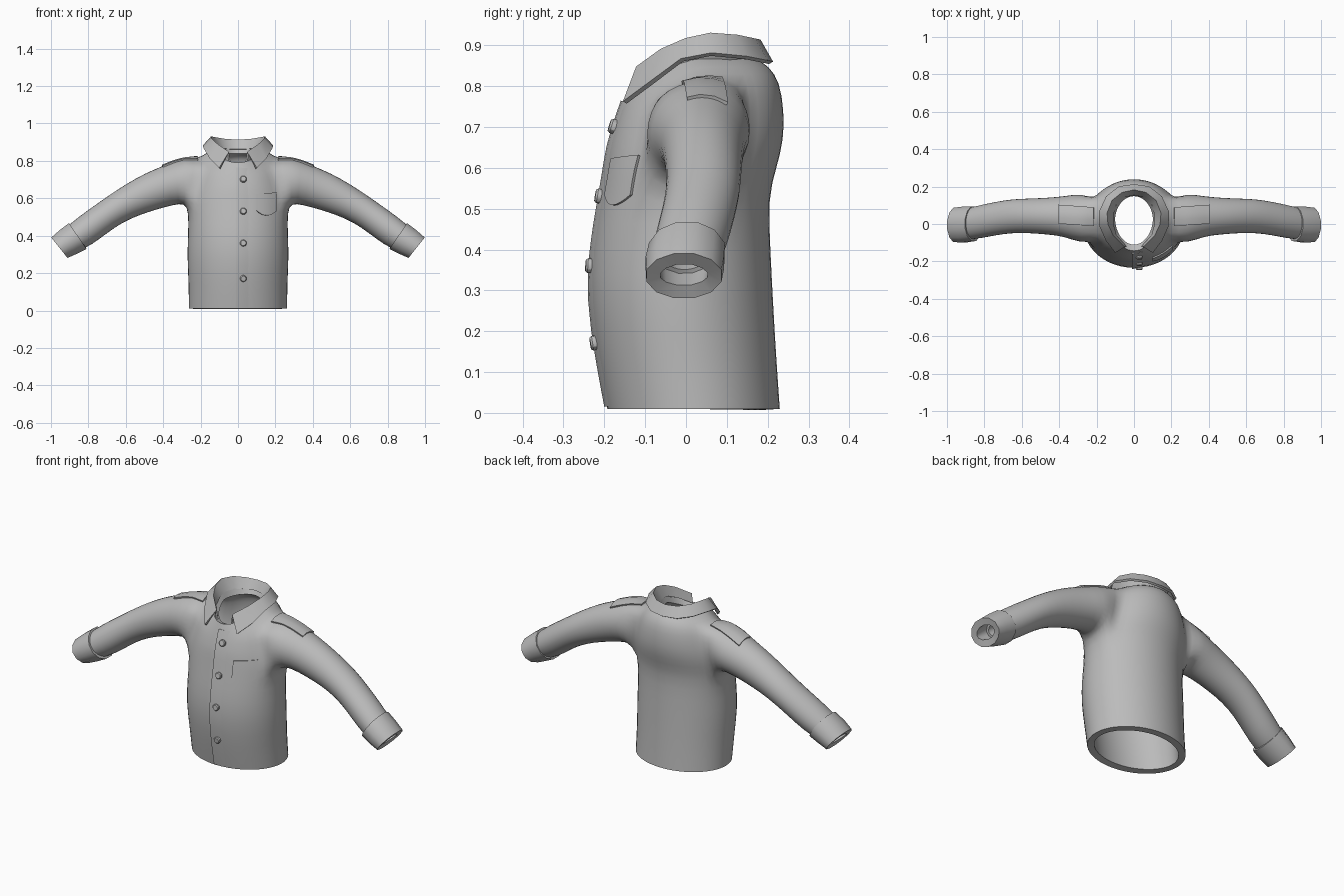
import bpy, bmesh, math
from mathutils import Vector
from mathutils.bvhtree import BVHTree

if "Cube" in bpy.data.objects:
    bpy.data.objects.remove(bpy.data.objects["Cube"])

cloth = bpy.data.materials.new("grey cloth")
cloth.diffuse_color = (0.5, 0.5, 0.5, 1)
cloth.use_nodes = True
cloth.node_tree.nodes["Principled BSDF"].inputs["Base Color"].default_value = cloth.diffuse_color


def make(name, verts, faces, mirror=False, subdiv=0, thick=0, offset=-1, angle=40):
    """Mesh object with optional mirror, subdivision and wall thickness."""
    me = bpy.data.meshes.new(name)
    me.from_pydata([tuple(v) for v in verts], [], faces)
    me.materials.append(cloth)
    ob = bpy.data.objects.new(name, me)
    bpy.context.collection.objects.link(ob)
    if mirror:
        ob.modifiers.new("Mirror", 'MIRROR').merge_threshold = 0.0005
    if subdiv:
        ob.modifiers.new("Subdivision", 'SUBSURF').levels = subdiv
        ob.modifiers["Subdivision"].render_levels = subdiv
    if thick:
        s = ob.modifiers.new("Solidify", 'SOLIDIFY')
        s.thickness, s.offset = thick, offset
    bpy.ops.object.select_all(action='DESELECT')
    ob.select_set(True)
    bpy.context.view_layer.objects.active = ob
    for m in list(ob.modifiers):
        bpy.ops.object.modifier_apply(modifier=m.name)
    bpy.ops.object.shade_smooth_by_angle(angle=math.radians(angle))
    return ob


def ring(top, bottom, y0, y1, n):
    """Elliptical sleeve section between a top and a bottom (x, z) point."""
    pts = []
    for i in range(n):
        a = (i - n / 8) * math.tau / n
        t = (1 - math.cos(a)) / 2
        x = bottom[0] + (top[0] - bottom[0]) * t
        z = bottom[1] + (top[1] - bottom[1]) * t
        pts.append(Vector((x, (y0 + y1) / 2 + (y1 - y0) / 2 * math.sin(a), z)))
    return pts


# Torso rings: height, half width, front y, back y, drop of the front edge
torso = [(0.01, .266, -.195, .232, 0), (.14, .266, -.220, .223, 0), (.28, .274, -.240, .215, 0),
         (.40, .270, -.235, .209, 0), (.53, .266, -.211, .203, 0), (.60, .268, -.200, .224, 0),
         (.67, .255, -.192, .242, .02), (.74, .238, -.183, .242, .06), (.81, .215, -.174, .232, .10),
         (.85, .165, -.160, .205, .10), (.87, .118, -.145, .168, .08)]
COLS = 12
verts, faces = [], []
for z, w, yf, yb, drop in torso:
    for i in range(COLS + 1):
        a = math.pi * i / COLS
        x = 0 if i in (0, COLS) else w * math.sin(a)
        verts.append((x, (yf + yb) / 2 - (yb - yf) / 2 * math.cos(a),
                      z - drop * max(0, math.cos(a))))
vid = lambda j, i: j * (COLS + 1) + i
for j in range(len(torso) - 1):
    for i in range(COLS):
        if not (4 <= j < 8 and 4 <= i < 8):      # armhole stays open
            faces.append((vid(j, i), vid(j, i + 1), vid(j + 1, i + 1), vid(j + 1, i)))

# Sleeve grown out of the armhole loop
sleeve = [((.275, .827), (.285, .572), -.108, .168), ((.40, .776), (.345, .562), -.068, .150),
          ((.50, .735), (.43, .540), -.058, .142), ((.60, .677), (.53, .508), -.050, .138),
          ((.68, .625), (.62, .468), -.050, .135), ((.76, .568), (.70, .412), -.060, .122),
          ((.85, .505), (.78, .350), -.078, .105), ((.93, .438), (.85, .318), -.085, .085)]
loop = ([vid(4, i) for i in range(4, 8)] + [vid(j, 8) for j in range(4, 8)]
        + [vid(8, i) for i in range(8, 4, -1)] + [vid(j, 4) for j in range(8, 4, -1)])
for s in sleeve:
    start = len(verts)
    verts += ring(*s, 16)
    new = list(range(start, start + 16))
    for i in range(16):
        k = (i + 1) % 16
        faces.append((loop[i], loop[k], new[k], new[i]))
    loop = new
body = make("shirt_body", verts, faces, mirror=True, subdiv=1, thick=.035)

# Cuffs
cuff_rings = [((.905, .470), (.808, .326), -.094, .098), ((.955, .432), (.860, .301), -.102, .096),
              ((1.0, .392), (.910, .279), -.100, .090)]
verts = [p for c in cuff_rings for p in ring(*c, 12)]
faces = [(r * 12 + i, r * 12 + (i + 1) % 12, r * 12 + 12 + (i + 1) % 12, r * 12 + 12 + i)
         for r in range(2) for i in range(12)]
make("cuffs", verts, faces, mirror=True, thick=.036)

# Collar: inner base, fold and outer edge at stations from the back to the front
collar = [((0, .160, .862), (0, .182, .908), (0, .208, .857)),
          ((.06, .146, .862), (.065, .168, .911), (.08, .196, .860)),
          ((.10, .105, .865), (.118, .125, .920), (.145, .145, .870)),
          ((.115, .050, .868), (.144, .060, .925), (.184, .062, .878)),
          ((.115, .000, .860), (.140, .000, .912), (.180, -.010, .864)),
          ((.100, -.060, .835), (.112, -.060, .886), (.147, -.085, .808)),
          ((.045, -.122, .795), (.052, -.122, .843), (.098, -.150, .760))]
verts = [p for s in collar for p in s]
faces = [(3 * s + k, 3 * s + k + 1, 3 * s + k + 4, 3 * s + k + 3)
         for s in range(len(collar) - 1) for k in range(2)]
make("collar", verts, faces, mirror=True, thick=.012, offset=0, angle=50)

tree = BVHTree.FromPolygons([v.co for v in body.data.vertices],
                            [p.vertices[:] for p in body.data.polygons])


def on_front(x, z):
    return tree.ray_cast(Vector((x, -2, z)), Vector((0, 1, 0)))[:2]


def on_top(x, y):
    return tree.ray_cast(Vector((x, y, 2)), Vector((0, 0, -1)))[:2]


def patch(name, nu, nv, point, lift, mirror=False):
    """Raised plate laid on the cloth; point(u, v) gives location and normal."""
    outer, inner = [], []
    for j in range(nv + 1):
        for i in range(nu + 1):
            p, n = point(i / nu, j / nv)
            outer.append(p + n * (lift(i / nu) if callable(lift) else lift))
            inner.append(p - n * .006)
    m, c = len(outer), nu + 1
    faces = []
    for j in range(nv):
        for i in range(nu):
            q = (j * c + i, j * c + i + 1, j * c + c + i + 1, j * c + c + i)
            faces += [q, tuple(m + k for k in reversed(q))]
    rim = ([i for i in range(nu)] + [j * c + nu for j in range(nv)]
           + [nv * c + i for i in range(nu, 0, -1)] + [j * c for j in range(nv, 0, -1)])
    for a, b in zip(rim, rim[1:] + rim[:1]):
        faces.append((b, a, m + a, m + b))
    return make(name, outer + inner, faces, mirror=mirror)


# Button placket: stepped left edge that fades into the cloth
patch("placket", 3, 20, lambda u, v: on_front(-.01 + .075 * u, .016 + (.762 - .016) * v),
      lambda u: .008 * (1 - u) - .001)


# Chest pocket with a rounded bottom
def pocket_point(u, v):
    low = .508 + .10 * abs(u - .5) ** 2
    return on_front(.098 + .107 * u, low + (.622 + .008 * u - low) * v)


patch("chest_pocket", 8, 6, pocket_point, .007)

# Shoulder straps
patch("shoulder_straps", 6, 3, lambda u, v: on_top(.215 + .187 * u, -.008 + .012 * u + .095 * v),
      .009, mirror=True)

# Buttons
for z in (.70, .53, .36, .172):
    p, n = on_front(.028, z)
    side = n.cross(Vector((0, 0, 1))).normalized()
    up = side.cross(n)
    rings = [(.018, -.004), (.018, .010), (.014, .015)]
    verts = [p + n * h + (side * math.cos(a) + up * math.sin(a)) * r
             for r, h in rings for a in [math.tau * i / 12 for i in range(12)]]
    faces = [(r * 12 + (i + 1) % 12, r * 12 + i, r * 12 + 12 + i, r * 12 + 12 + (i + 1) % 12)
             for r in range(2) for i in range(12)] + [tuple(range(35, 23, -1)), tuple(range(12))]
    make("button", verts, faces, angle=30)
